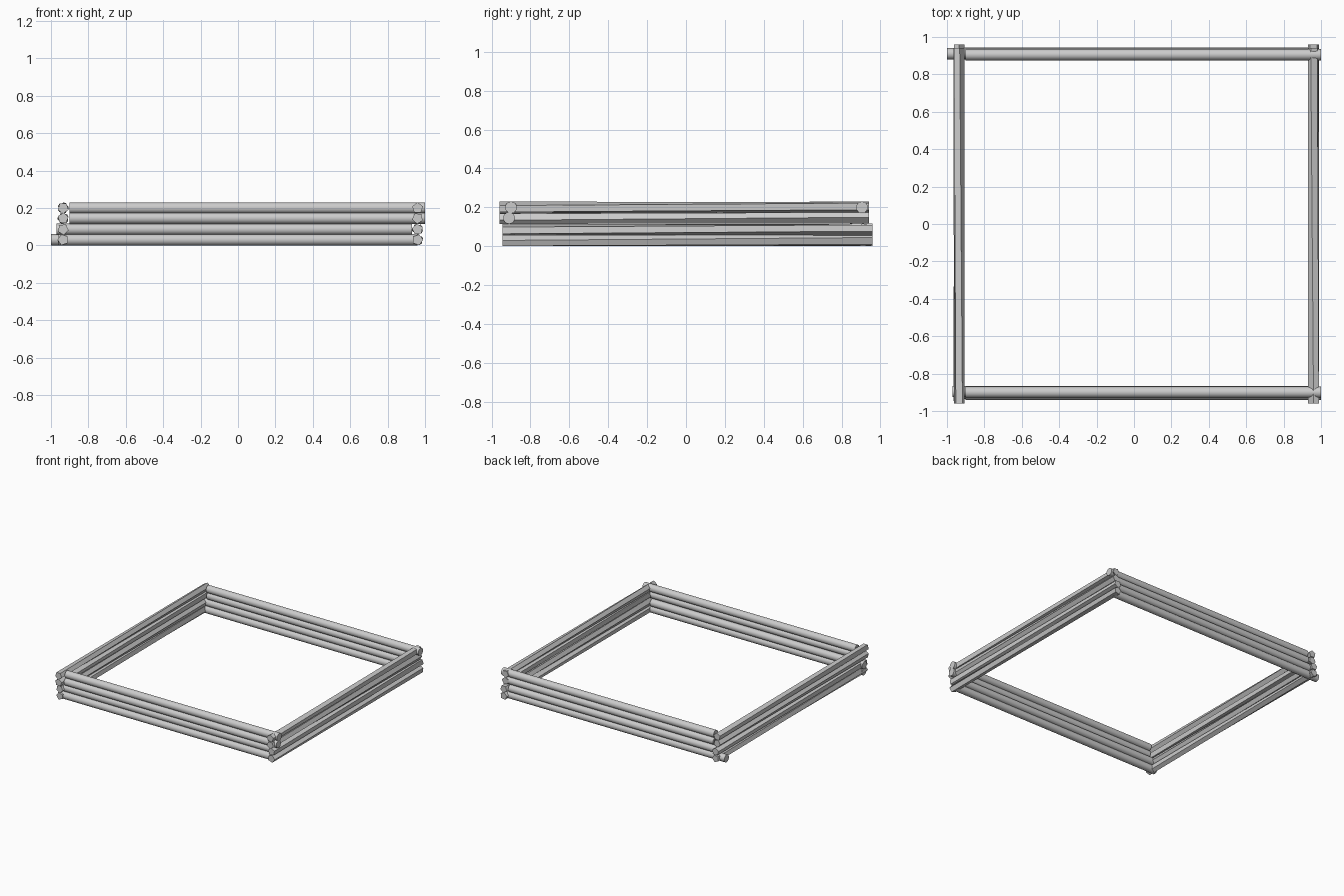
import bpy, bmesh
from math import pi, cos, sin, radians

if "Cube" in bpy.data.objects:
    bpy.data.objects.remove(bpy.data.objects["Cube"])

R = 0.03
LEVELS = [0.03, 0.086, 0.145, 0.2]


def log(name, axis, start, end, offset, z, sides, phase=0.0, twist=0.0, smooth=False):
    """Capped log along x or y; twist turns the far end against the near end."""
    bm = bmesh.new()
    rings = []
    for t, turn in ((start, 0.0), (end, twist)):
        ring = []
        for i in range(sides):
            a = phase + turn + 2 * pi * i / sides
            u, v = R * cos(a), R * sin(a)
            co = (t, offset + u, z + v) if axis == 'x' else (offset + u, t, z + v)
            ring.append(bm.verts.new(co))
        rings.append(ring)
    for i in range(sides):
        j = (i + 1) % sides
        bm.faces.new((rings[0][i], rings[0][j], rings[1][j], rings[1][i]))
    for ring in rings:
        bm.faces.new(ring)
    bmesh.ops.recalc_face_normals(bm, faces=bm.faces)
    if smooth:
        for f in bm.faces:
            f.smooth = len(f.verts) == 4
        for e in bm.edges:
            e.smooth = all(len(f.verts) == 4 for f in e.link_faces)
    mesh = bpy.data.meshes.new(name)
    bm.to_mesh(mesh)
    bm.free()
    obj = bpy.data.objects.new(name, mesh)
    bpy.context.collection.objects.link(obj)


# round front and back logs: (x start, x end, y) from bottom to top
front = [(-0.96, 0.96, -0.905), (-0.97, 0.93, -0.895), (-0.9, 1.0, -0.91), (-0.9, 1.0, -0.9)]
back = [(-1.0, 0.96, 0.91), (-0.93, 0.93, 0.915), (-0.9, 0.97, 0.91), (-0.9, 1.0, 0.905)]
for i, z in enumerate(LEVELS):
    for name, row in (("front_log", front), ("back_log", back)):
        x0, x1, y = row[i]
        log(f"{name}_{i + 1}", 'x', x0, x1, y, z, 16, smooth=True)

# five-sided, slightly twisted logs on the left and right
spans = [(-0.945, 0.96), (-0.945, 0.96), (-0.96, 0.94), (-0.96, 0.94)]
phases = [0, 25, 50, 18]
for i, z in enumerate(LEVELS):
    y0, y1 = spans[i]
    for name, x, extra in (("left_log", -0.935, 36), ("right_log", 0.96, 0)):
        log(f"{name}_{i + 1}", 'y', y0, y1, x, z, 5,
            phase=radians(phases[i] + extra), twist=radians(30))
